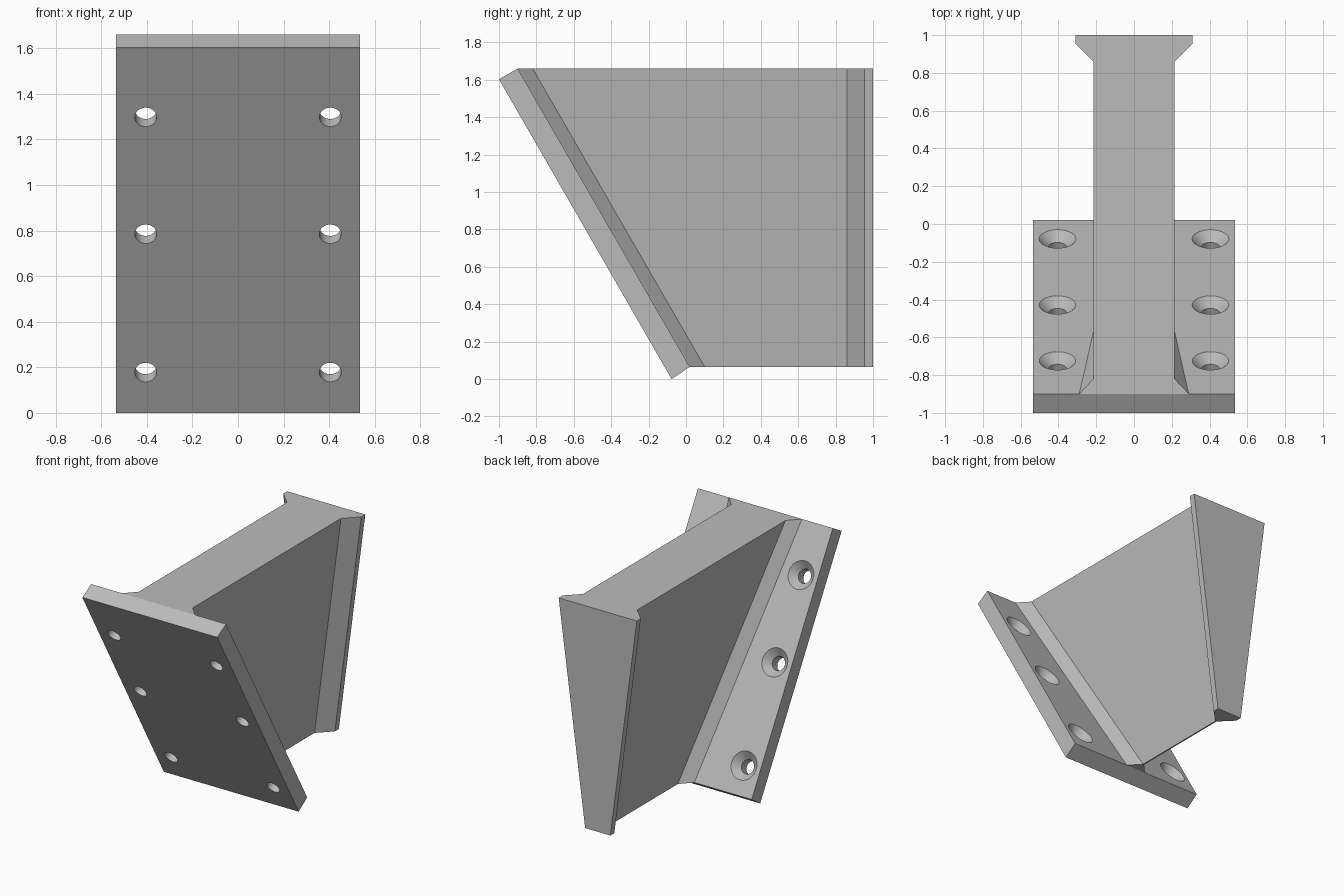
import bpy, bmesh, math
from mathutils import Vector, Matrix

cube = bpy.data.objects.get("Cube")
if cube:
    bpy.data.objects.remove(cube, do_unlink=True)

grey = bpy.data.materials.new("plain_grey")
grey.use_nodes = True
color = (0.5, 0.5, 0.5, 1)
grey.diffuse_color = color
grey.node_tree.nodes["Principled BSDF"].inputs["Base Color"].default_value = color


def loft(bm, rings):
    """Skin a closed solid through equal-length rings of points."""
    loops = [[bm.verts.new(p) for p in ring] for ring in rings]
    n = len(loops[0])
    for a, b in zip(loops, loops[1:]):
        for i in range(n):
            j = (i + 1) % n
            bm.faces.new((a[i], a[j], b[j], b[i]))
    bm.faces.new(loops[0])
    bm.faces.new(loops[-1])


def finish(name, bm):
    bmesh.ops.recalc_face_normals(bm, faces=bm.faces)
    mesh = bpy.data.meshes.new(name)
    bm.to_mesh(mesh)
    bm.free()
    mesh.materials.append(grey)
    obj = bpy.data.objects.new(name, mesh)
    bpy.context.collection.objects.link(obj)
    return obj


# Tapered web: I-shaped section, thick at the top and nearly a knife edge below
TOP, BOTTOM, TAPER, SLANT = 1.66, 0.065, 0.21, 0.92
half = [(0.29, -0.9), (0.215, -0.82), (0.215, 0.86), (0.31, 0.955), (0.31, 1.0)]


def section(z, narrow, shift):
    right = [(x - narrow, y + (shift if y < 0 else 0), z) for x, y in half]
    return right + [(-x, y, z) for x, y, z in reversed(right)]


bm = bmesh.new()
loft(bm, [section(BOTTOM, TAPER, SLANT), section(TOP, 0, 0)])
finish("tapered_web", bm)

# Slanted mounting plate
side = [(-1, 1.603), (-0.9, TOP), (0.02, BOTTOM), (-0.077, 0)]
bm = bmesh.new()
loft(bm, [[(x, y, z) for y, z in side] for x in (-0.535, 0.535)])
plate = finish("mounting_plate", bm)

# Countersunk screw holes, cut square to the plate
THICK, SEGMENTS = 0.113, 48
profile = [(0.048, -0.03), (0.048, THICK - 0.046), (0.094, THICK), (0.114, THICK + 0.02)]
tilt = Matrix.Rotation(math.radians(-60), 4, "X")
bm = bmesh.new()
for x in (-0.405, 0.405):
    for z in (0.178, 0.785, 1.298):
        place = Matrix.Translation((x, -0.077 - z * 0.923 / 1.603, z)) @ tilt
        loft(bm, [[place @ Vector((r * math.cos(a), r * math.sin(a), h))
                   for a in (math.tau * i / SEGMENTS for i in range(SEGMENTS))]
                  for r, h in profile])
cutter = finish("hole_cutter", bm)
cutter.hide_render = True

cut = plate.modifiers.new("screw_holes", "BOOLEAN")
cut.operation = "DIFFERENCE"
cut.solver = "EXACT"
cut.object = cutter
bpy.ops.object.select_all(action="DESELECT")
bpy.context.view_layer.objects.active = plate
plate.select_set(True)
bpy.ops.object.modifier_apply(modifier=cut.name)
bpy.data.objects.remove(cutter, do_unlink=True)
bpy.ops.object.shade_smooth_by_angle()
